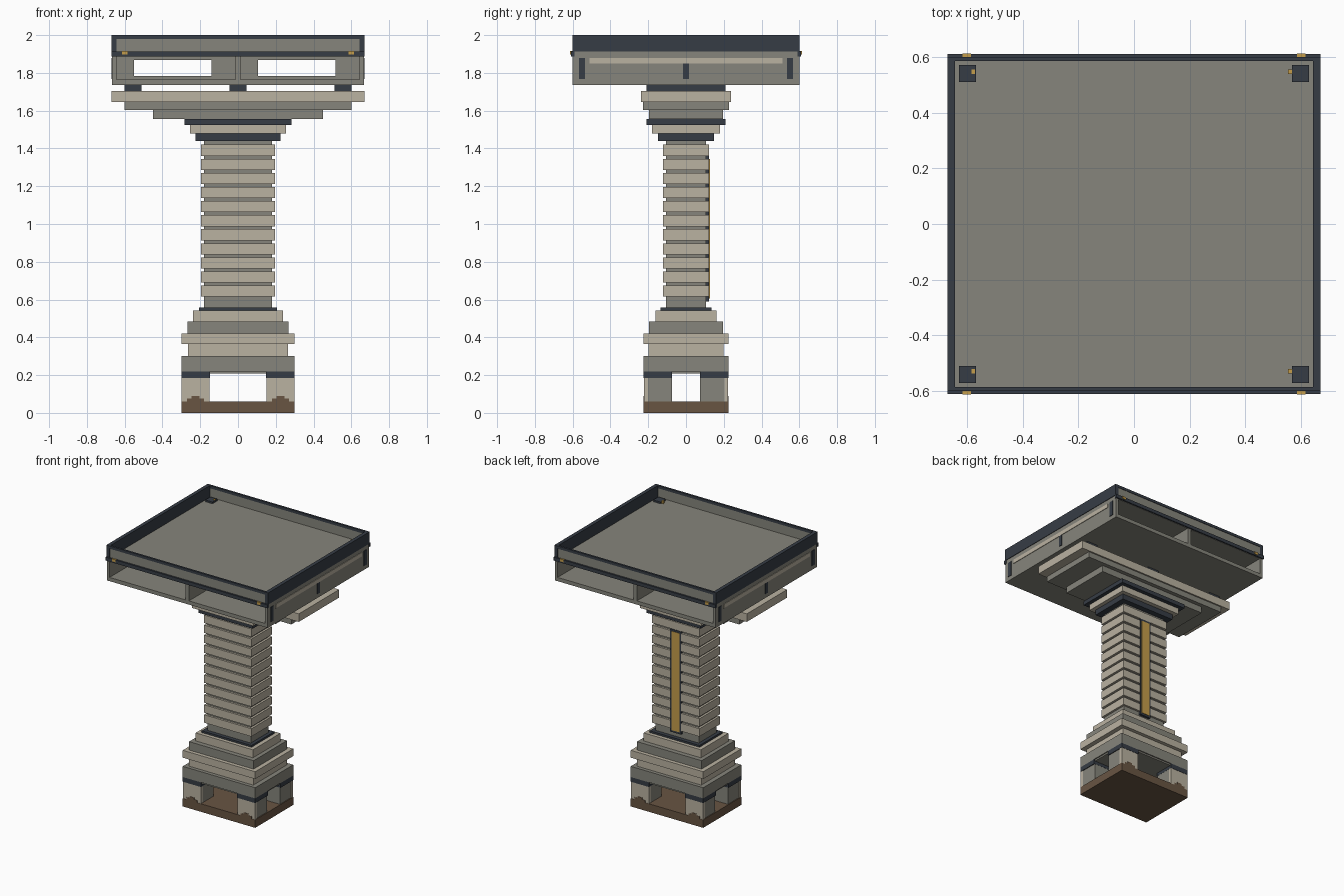
import bpy, bmesh


def mat(name, r, g, b):
    m = bpy.data.materials.new(name)
    m.diffuse_color = (r, g, b, 1)
    return m


GREY = mat("warm grey stone", 0.24, 0.235, 0.20)
CREAM = mat("pale stone", 0.49, 0.445, 0.355)
DARK = mat("dark slate", 0.037, 0.046, 0.060)
BROWN = mat("earth brown", 0.14, 0.09, 0.055)
GOLD = mat("gold", 0.56, 0.34, 0.07)


def boxes(name, material, *ranges):
    """One object made of boxes, each (x0, x1, y0, y1, z0, z1)."""
    bm = bmesh.new()
    for x0, x1, y0, y1, z0, z1 in ranges:
        vs = bmesh.ops.create_cube(bm, size=1)["verts"]
        for v in vs:
            v.co.x = x1 if v.co.x > 0 else x0
            v.co.y = y1 if v.co.y > 0 else y0
            v.co.z = z1 if v.co.z > 0 else z0
    me = bpy.data.meshes.new(name)
    bm.to_mesh(me)
    bm.free()
    me.materials.append(material)
    ob = bpy.data.objects.new(name, me)
    bpy.context.collection.objects.link(ob)
    return ob


def slab(name, material, hx, hy, z0, z1):
    return boxes(name, material, (-hx, hx, -hy, hy, z0, z1))


def mirrored(r, mx=True, my=True):
    """Copies of a box range mirrored in x and / or y."""
    out = []
    for sx in ((1, -1) if mx else (1,)):
        for sy in ((1, -1) if my else (1,)):
            xs = sorted((r[0] * sx, r[1] * sx))
            ys = sorted((r[2] * sy, r[3] * sy))
            out.append((*xs, *ys, r[4], r[5]))
    return out


# Foot: earth plate, four legs with dark caps
slab("earth_plate", BROWN, 0.30, 0.225, 0, 0.06)
boxes("leg_cores", GREY, *mirrored((0.15, 0.294, 0.075, 0.20, 0.06, 0.21)))
boxes("leg_faces", CREAM, *mirrored((0.15, 0.298, 0.20, 0.223, 0.06, 0.19)))
boxes("leg_caps", DARK, *mirrored((0.149, 0.30, 0.074, 0.225, 0.185, 0.22)))
boxes("dirt_steps", BROWN,
      *mirrored((0.18, 0.27, 0.222, 0.225, 0.06, 0.077)),
      *mirrored((0.205, 0.245, 0.222, 0.225, 0.077, 0.09)))

# Stepped plinth
slab("plinth_underside", GREY, 0.292, 0.217, 0.208, 0.22)
for name, m, hx, hy, z0, z1 in [
        ("plinth_base", GREY, 0.30, 0.225, 0.22, 0.30),
        ("plinth_neck", CREAM, 0.265, 0.198, 0.30, 0.365),
        ("plinth_ledge", CREAM, 0.30, 0.225, 0.365, 0.42),
        ("plinth_upper", GREY, 0.267, 0.197, 0.42, 0.483),
        ("plinth_top", CREAM, 0.237, 0.162, 0.483, 0.543),
        ("plinth_collar", DARK, 0.206, 0.135, 0.543, 0.557)]:
    slab(name, m, hx, hy, z0, z1)

# Ribbed column
slab("column_core", GREY, 0.18, 0.106, 0.557, 1.44)
ribs = slab("column_ribs", CREAM, 0.196, 0.121, 0.615, 0.674)
arr = ribs.modifiers.new("repeat", 'ARRAY')
arr.count = 11
arr.use_relative_offset = False
arr.use_constant_offset = True
arr.constant_offset_displace = (0, 0, 0.0746)

# Gold strip on the back of the column
boxes("strip_frame", DARK, (-0.045, 0.045, 0.10, 0.123, 0.59, 1.36))
boxes("gold_strip", GOLD, (-0.033, 0.033, 0.12, 0.126, 0.605, 1.345))

# Stepped capital and wide brackets
for name, m, hx, hy, z0, z1 in [
        ("capital_collar", DARK, 0.225, 0.148, 1.44, 1.48),
        ("capital_step", CREAM, 0.255, 0.18, 1.48, 1.525),
        ("capital_band", DARK, 0.283, 0.21, 1.525, 1.555),
        ("bracket_lower", GREY, 0.45, 0.197, 1.555, 1.603),
        ("bracket_middle", GREY, 0.60, 0.227, 1.603, 1.645),
        ("bracket_upper", CREAM, 0.67, 0.238, 1.645, 1.705)]:
    slab(name, m, hx, hy, z0, z1)
boxes("spacer_blocks", DARK, *[(x - 0.045, x + 0.045, -0.21, 0.21, 1.705, 1.737)
                               for x in (-0.555, 0, 0.555)])

# Hollow platform body with two open bays
boxes("platform_body", GREY,
      (-0.666, 0.666, -0.60, 0.60, 1.737, 1.765),
      (-0.666, 0.666, -0.60, 0.60, 1.886, 1.912),
      *mirrored((0.643, 0.666, -0.60, 0.60, 1.765, 1.886), my=False),
      (-0.014, 0.014, -0.60, 0.60, 1.765, 1.886))

# Inner partition with one window in each bay
parts = []
for b0, b1, w0, w1 in ((-0.643, -0.014, -0.55, -0.14), (0.014, 0.643, 0.105, 0.517)):
    parts += [(b0, w0, -0.03, 0.03, 1.765, 1.886), (w1, b1, -0.03, 0.03, 1.765, 1.886),
              (w0, w1, -0.03, 0.03, 1.765, 1.783), (w0, w1, -0.03, 0.03, 1.868, 1.886)]
boxes("bay_partitions", GREY, *parts)

# Side trim plates
boxes("side_stripes", CREAM, *mirrored((0.664, 0.67, -0.51, 0.51, 1.85, 1.88), my=False))
boxes("side_tabs", DARK,
      *mirrored((0.664, 0.67, 0.535, 0.567, 1.768, 1.88)),
      *mirrored((0.664, 0.67, -0.015, 0.015, 1.768, 1.85), my=False))

# Parapet: dark sides, dark rails and grey panels front and back
boxes("side_parapets", DARK, *mirrored((0.643, 0.67, -0.60, 0.60, 1.912, 2.0), my=False))
boxes("top_rails", DARK, *mirrored((-0.643, 0.643, 0.585, 0.60, 1.98, 2.0), mx=False))
boxes("parapet_panels", GREY, *mirrored((-0.643, 0.643, 0.587, 0.597, 1.912, 1.98), mx=False))
boxes("lower_rails", DARK, *mirrored((-0.67, 0.67, 0.59, 0.61, 1.888, 1.914), mx=False))
boxes("rail_clips", GOLD, *mirrored((0.585, 0.615, 0.60, 0.613, 1.898, 1.916)))

# Corner pads on the roof with small gold markers
boxes("corner_pads", DARK, *mirrored((0.568, 0.628, 0.51, 0.57, 1.91, 1.925)))
boxes("pad_markers", GOLD, *[(x - 0.007, x + 0.007, y - 0.008, y + 0.008, 1.91, 1.93)
                             for x in (-0.577, 0.56) for y in (-0.528, 0.547)])
